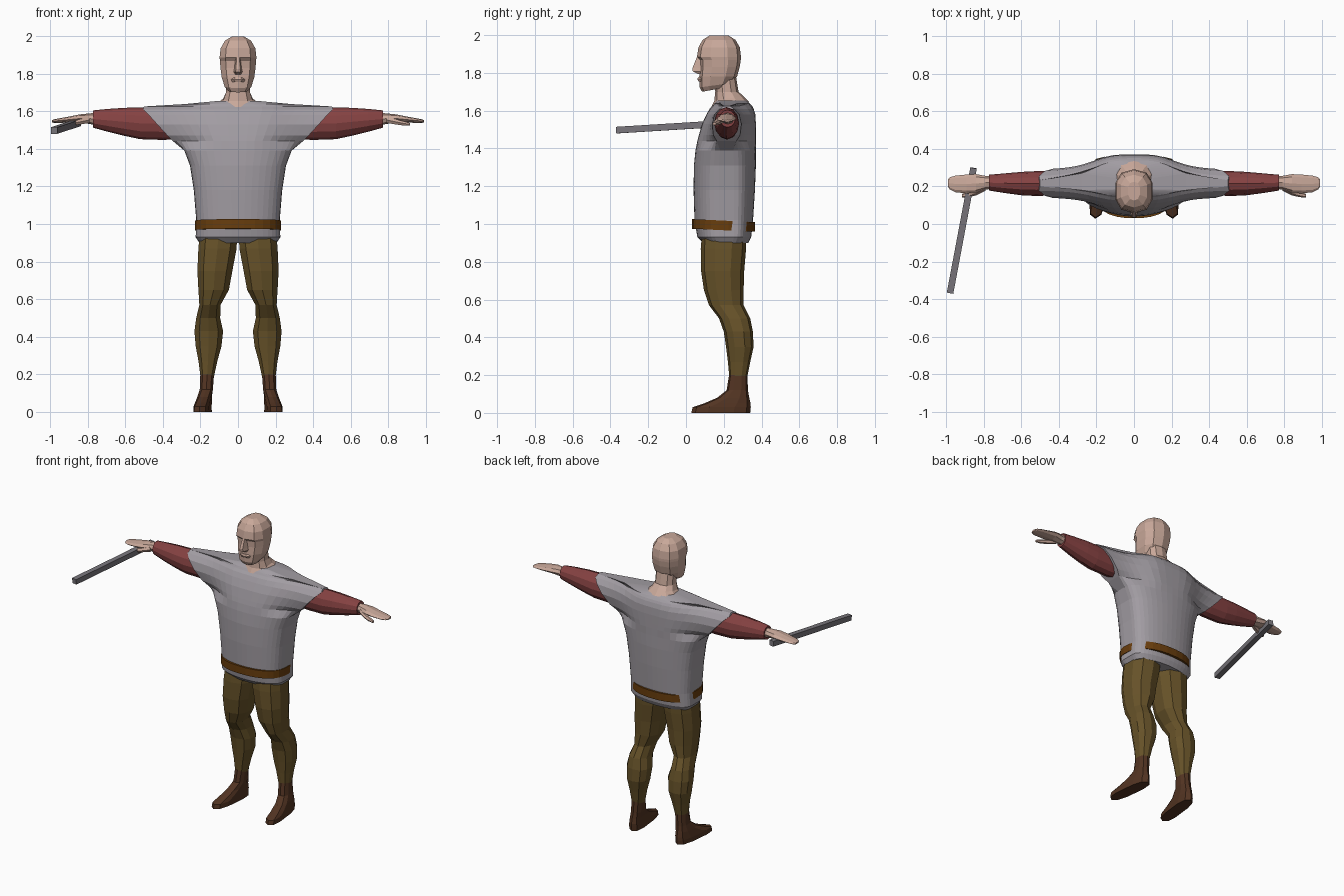
import bpy, bmesh, math
from mathutils import Vector


def material(name, rgb):
    m = bpy.data.materials.new(name)
    m.diffuse_color = (*rgb, 1)
    return m


SKIN = material("skin", (0.58, 0.39, 0.32))
CLOTH = material("grey cloth", (0.36, 0.335, 0.365))
RED = material("dark red cloth", (0.24, 0.055, 0.055))
OLIVE = material("olive brown cloth", (0.135, 0.085, 0.022))
BOOT = material("dark brown leather", (0.085, 0.034, 0.016))
BELT = material("tan leather", (0.14, 0.047, 0.004))
METAL = material("dull metal", (0.19, 0.18, 0.2))


def loft(name, rings, mat, mirror=False):
    """Skin a list of equal-length point rings and cap both ends."""
    bm = bmesh.new()
    loops = [[bm.verts.new(p) for p in ring] for ring in rings]
    n = len(loops[0])
    for a, b in zip(loops, loops[1:]):
        for i in range(n):
            j = (i + 1) % n
            bm.faces.new((a[i], a[j], b[j], b[i]))
    bm.faces.new(loops[0])
    bm.faces.new(loops[-1])
    bmesh.ops.recalc_face_normals(bm, faces=bm.faces[:])
    me = bpy.data.meshes.new(name)
    bm.to_mesh(me)
    bm.free()
    me.materials.append(mat)
    ob = bpy.data.objects.new(name, me)
    bpy.context.collection.objects.link(ob)
    if mirror:
        ob.modifiers.new("mirror", "MIRROR").use_mirror_merge = False
    return ob


def spow(v, p):
    return math.copysign(abs(v) ** p, v)


def flat_ring(z, x0, x1, y0, y1, n=10, p=0.85, splay=0.0, tilt=0.0):
    """Horizontal rounded ring; splay pushes its front outward in x."""
    pts = []
    for i in range(n):
        t = 2 * math.pi * (i + 0.5) / n
        f = spow(math.sin(t), p)
        y = (y0 + y1) / 2 + (y1 - y0) / 2 * f
        x = (x0 + x1) / 2 + (x1 - x0) / 2 * spow(math.cos(t), p)
        pts.append((x + splay * (1 - f) / 2, y, z - tilt * f))
    return pts


def side_ring(x, y, z, ry, rz, n=12, skew=0.0):
    """Ring across the arm, in the y-z plane."""
    return [(x + skew * math.sin(t), y + ry * math.cos(t), z + rz * math.sin(t))
            for t in (2 * math.pi * i / n for i in range(n))]


# Tunic: front and back rows, thick over the chest, thin out along the sleeves
def tunic_ring(z, hw, y0, y1, end, sleeve):
    cy, half, k = 0.215, [], 10
    for i in range(-k, k + 1):
        u = math.sin(math.pi / 2 * i / k)
        if sleeve:
            u = 0.5 * u + 0.5 * i / k
        x = hw * u
        f = 1 / (1 + (x / 0.235) ** 4) if sleeve else math.sqrt(max(0, 1 - u * u)) ** 0.85
        half.append((x, f))
    front = [(x, cy - end - (cy - y0 - end) * f, z) for x, f in half]
    back = [(x, cy + end + (y1 - cy - end) * f, z) for x, f in reversed(half)]
    return front + back


loft("tunic", [tunic_ring(*r) for r in (
    (0.90, 0.205, 0.09, 0.33, 0.03, 0),
    (0.93, 0.225, 0.06, 0.345, 0.04, 0),
    (1.02, 0.222, 0.045, 0.355, 0.04, 0),
    (1.18, 0.235, 0.04, 0.365, 0.04, 0),
    (1.31, 0.255, 0.042, 0.37, 0.04, 0),
    (1.39, 0.285, 0.05, 0.37, 0.035, 0),
    (1.44, 0.345, 0.06, 0.37, 0.03, 1),
    (1.47, 0.375, 0.068, 0.37, 0.058, 1),
    (1.53, 0.43, 0.085, 0.37, 0.072, 1),
    (1.58, 0.475, 0.108, 0.367, 0.062, 1),
    (1.61, 0.505, 0.125, 0.358, 0.036, 1),
    (1.625, 0.50, 0.14, 0.35, 0.012, 1),
    (1.638, 0.28, 0.15, 0.338, 0.02, 1),
    (1.655, 0.10, 0.165, 0.32, 0.03, 0))], CLOTH)

# Belt, slightly higher at the front
loft("belt", [flat_ring(z, -0.229, 0.229, 0.03, 0.366, 28, 0.85, 0, 0.008)
              for z in (0.967, 1.018)], BELT)

# Arms and hands
loft("red_sleeve", [side_ring(*r) for r in (
    (0.28, 0.22, 1.533, 0.06, 0.08),
    (0.40, 0.217, 1.533, 0.064, 0.086),
    (0.52, 0.215, 1.535, 0.066, 0.084),
    (0.60, 0.215, 1.543, 0.062, 0.075),
    (0.69, 0.217, 1.551, 0.052, 0.061),
    (0.77, 0.22, 1.558, 0.042, 0.046))], RED, True)
loft("hand", [side_ring(*r, n=8) for r in (
    (0.75, 0.22, 1.558, 0.034, 0.034),
    (0.79, 0.22, 1.560, 0.036, 0.028),
    (0.84, 0.215, 1.561, 0.050, 0.022),
    (0.89, 0.213, 1.556, 0.050, 0.017),
    (0.95, 0.213, 1.550, 0.044, 0.012),
    (0.98, 0.216, 1.547, 0.032, 0.009),
    (0.99, 0.218, 1.546, 0.018, 0.006))], SKIN, True)
loft("thumb", [side_ring(*r, n=6) for r in (
    (0.79, 0.195, 1.553, 0.018, 0.018),
    (0.84, 0.172, 1.543, 0.020, 0.016),
    (0.88, 0.158, 1.535, 0.015, 0.013),
    (0.915, 0.150, 1.53, 0.010, 0.008))], SKIN, True)

# Trouser legs
loft("leg", [flat_ring(*r) for r in (
    (0.95, 0.0, 0.208, 0.085, 0.32),
    (0.87, 0.003, 0.215, 0.078, 0.318),
    (0.75, 0.026, 0.220, 0.080, 0.308),
    (0.65, 0.045, 0.214, 0.095, 0.305),
    (0.57, 0.090, 0.208, 0.122, 0.305),
    (0.50, 0.092, 0.225, 0.175, 0.340),
    (0.43, 0.076, 0.235, 0.200, 0.354),
    (0.35, 0.085, 0.228, 0.212, 0.358),
    (0.27, 0.108, 0.212, 0.222, 0.340),
    (0.18, 0.128, 0.200, 0.230, 0.322))], OLIVE, True)

# Boots, toes turned out
loft("boot", [flat_ring(*r) for r in (
    (0.20, 0.126, 0.202, 0.228, 0.325, 10, 0.85, 0.0),
    (0.12, 0.132, 0.205, 0.215, 0.328, 10, 0.85, 0.0),
    (0.08, 0.134, 0.210, 0.165, 0.335, 10, 0.8, 0.012),
    (0.05, 0.130, 0.212, 0.095, 0.342, 10, 0.75, 0.025),
    (0.03, 0.130, 0.215, 0.035, 0.343, 10, 0.7, 0.032),
    (0.0, 0.128, 0.215, 0.028, 0.340, 10, 0.7, 0.034))], BOOT, True)

# Neck and head
loft("neck", [flat_ring(z, -w, w, a, b, 10, 0.85, 0, -t) for z, w, a, b, t in (
    (1.635, 0.115, 0.135, 0.335, 0.012),
    (1.665, 0.080, 0.150, 0.305, 0.012),
    (1.70, 0.067, 0.155, 0.278, 0.0),
    (1.78, 0.067, 0.150, 0.265, 0.0))], SKIN)
loft("head", [flat_ring(z, -w, w, a, b, 10, 0.8, 0, t) for z, w, a, b, t in (
    (1.712, 0.055, 0.085, 0.215, -0.012),
    (1.735, 0.074, 0.072, 0.245, -0.012),
    (1.78, 0.090, 0.070, 0.270, 0.0),
    (1.83, 0.097, 0.074, 0.284, 0.0),
    (1.868, 0.100, 0.072, 0.290, 0.0),
    (1.885, 0.102, 0.058, 0.291, 0.0),
    (1.935, 0.096, 0.066, 0.285, 0.0),
    (1.975, 0.072, 0.088, 0.262, 0.0),
    (1.998, 0.032, 0.125, 0.225, 0.0))], SKIN)
loft("nose", [[(-w, 0.09, z), (-w * 0.5, y, z), (w * 0.5, y, z), (w, 0.09, z)]
              for z, w, y in ((1.885, 0.016, 0.058), (1.825, 0.022, 0.034),
                              (1.808, 0.026, 0.036), (1.795, 0.020, 0.062))], SKIN)
loft("lips", [[(-w, 0.085, z), (-w * 0.5, y, z), (w * 0.5, y, z), (w, 0.085, z)]
              for z, w, y in ((1.778, 0.030, 0.066), (1.768, 0.042, 0.060),
                              (1.755, 0.036, 0.066))], SKIN)

# Square metal rod held in the hand
a, b = Vector((-0.978, -0.367, 1.497)), Vector((-0.853, 0.298, 1.538))
side = (b - a).cross(Vector((0, 0, 1))).normalized() * 0.0175
up = side.cross(b - a).normalized() * 0.0175
loft("rod", [[p + side + up, p - side + up, p - side - up, p + side - up]
             for p in (a, b)], METAL)
